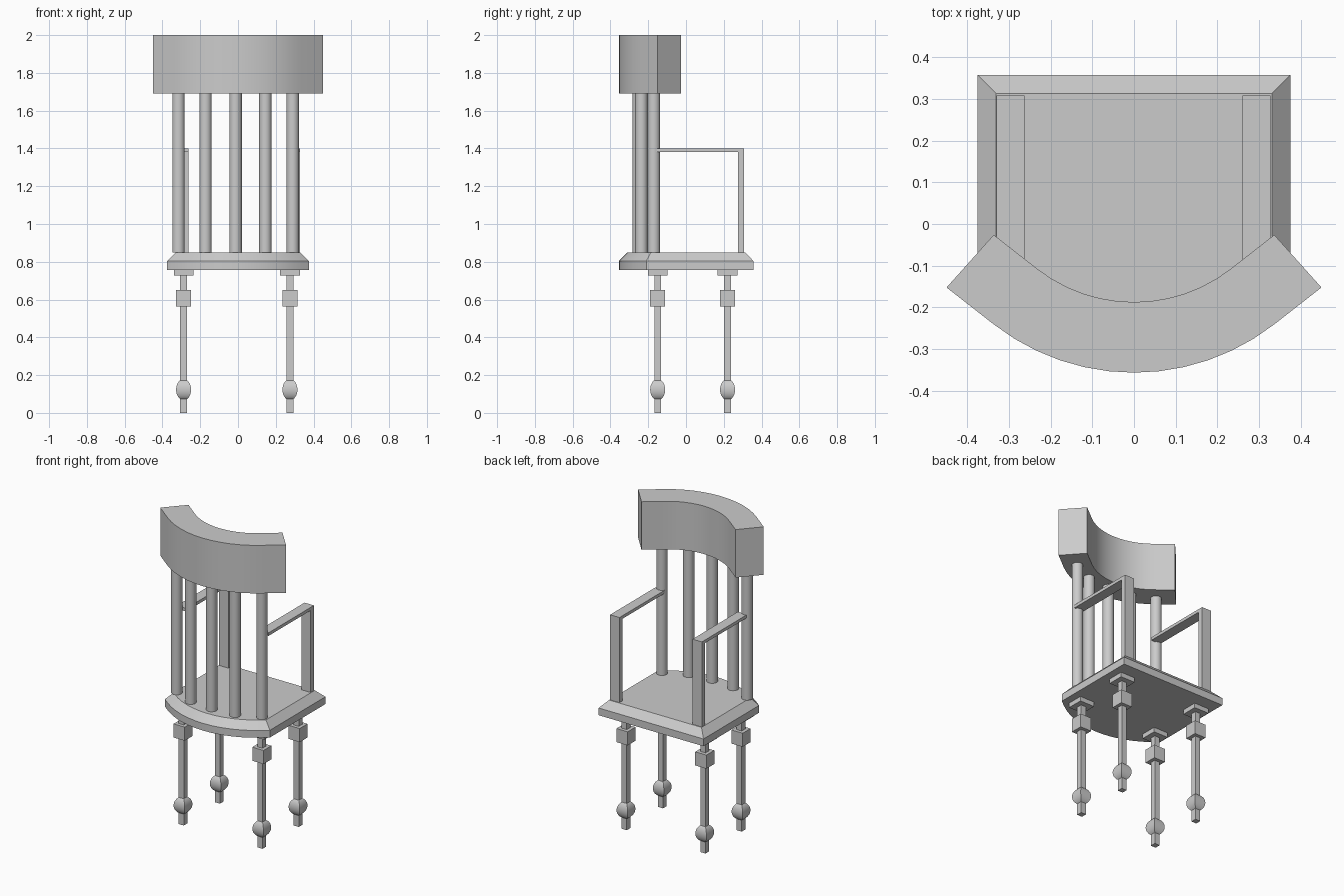
import bpy, bmesh, math
from mathutils import Matrix

default = bpy.data.objects.get("Cube")
if default:
    bpy.data.objects.remove(default, do_unlink=True)

grey = bpy.data.materials.new("plain grey")
grey.use_nodes = True
grey.diffuse_color = (0.6, 0.6, 0.6, 1)
grey.node_tree.nodes["Principled BSDF"].inputs["Base Color"].default_value = (0.6, 0.6, 0.6, 1)

ARC_Y = 0.19                  # shared centre of the curved back
SWEEP = math.radians(38)      # arc half angle, straight beyond it
STEPS = 12


def finish(name, bm, smooth=False):
    bmesh.ops.recalc_face_normals(bm, faces=bm.faces)
    mesh = bpy.data.meshes.new(name)
    bm.to_mesh(mesh)
    bm.free()
    mesh.materials.append(grey)
    obj = bpy.data.objects.new(name, mesh)
    bpy.context.collection.objects.link(obj)
    if smooth:
        bpy.ops.object.select_all(action="DESELECT")
        obj.select_set(True)
        bpy.context.view_layer.objects.active = obj
        bpy.ops.object.shade_smooth_by_angle(angle=math.radians(30))
    return obj


def box(name, lo, hi):
    bm = bmesh.new()
    size = [b - a for a, b in zip(lo, hi)]
    mid = [(a + b) / 2 for a, b in zip(lo, hi)]
    bmesh.ops.create_cube(bm, size=1, matrix=Matrix.Translation(mid) @ Matrix.Diagonal((*size, 1)))
    return finish(name, bm)


def arc(radius, end_x):
    """Arc from -x to +x with a straight tangent run out to end_x."""
    pts = []
    for i in range(STEPS + 1):
        a = SWEEP * (2 * i / STEPS - 1)
        pts.append((radius * math.sin(a), ARC_Y - radius * math.cos(a)))
    end_y = pts[-1][1] + (end_x - pts[-1][0]) * math.tan(SWEEP)
    return [(-end_x, end_y)] + pts + [(end_x, end_y)]


def loft(name, layers):
    """Skin a stack of (outline, z) layers and cap both ends."""
    bm = bmesh.new()
    rings = [[bm.verts.new((x, y, z)) for x, y in outline] for outline, z in layers]
    for low, high in zip(rings, rings[1:]):
        for i in range(len(low)):
            j = (i + 1) % len(low)
            bm.faces.new((low[i], low[j], high[j], high[i]))
    bm.faces.new(rings[0][::-1])
    bm.faces.new(rings[-1])
    return finish(name, bm, True)


# Seat with a chamfered top rim
def seat_outline(radius, half, straight_y):
    return arc(radius, half) + [(half, straight_y), (-half, straight_y)]


rim = seat_outline(0.546, 0.375, 0.357)
top = seat_outline(0.5, 0.33, 0.313)
loft("seat", [(rim, 0.757), (rim, 0.804), (top, 0.85)])

# Curved head rail
rail = arc(0.546, 0.449) + arc(0.377, 0.336)[::-1]
loft("head_rail", [(rail, 1.69), (rail, 2.0)])

# Back spindles
spindles = [(-0.315, -0.175), (-0.172, -0.236), (-0.013, -0.25), (0.145, -0.236), (0.29, -0.17)]
for i, (x, y) in enumerate(spindles):
    bm = bmesh.new()
    bmesh.ops.create_cone(bm, cap_ends=True, segments=32, radius1=0.033, radius2=0.033,
                          depth=0.84, matrix=Matrix.Translation((x, y, 1.27)))
    finish(f"back_spindle_{i + 1}", bm, True)

# Arms: a flat rest on an upright post
for side, x in (("right", -0.329), ("left", 0.26)):
    box(f"{side}_arm_rest", (x, -0.155, 1.38), (x + 0.067, 0.308, 1.4))
    box(f"{side}_arm_post", (x, 0.275, 0.85), (x + 0.067, 0.308, 1.38))


# Legs: square shaft, pad, block and a four-sided bulb
def square(name, x, y, half, z0, z1):
    box(name, (x - half, y - half, z0), (x + half, y + half, z1))


for side, x in (("right", -0.288), ("left", 0.275)):
    for end, y in (("front", -0.15), ("back", 0.22)):
        name = f"{end}_{side}_leg"
        square(name + "_shaft", x, y, 0.018, 0, 0.757)
        square(name + "_pad", x, y, 0.052, 0.727, 0.757)
        square(name + "_block", x, y, 0.04, 0.562, 0.65)
        bm = bmesh.new()
        bmesh.ops.create_uvsphere(bm, u_segments=4, v_segments=16, radius=0.056,
                                  matrix=Matrix.Translation((x, y, 0.123))
                                  @ Matrix.Rotation(math.pi / 4, 4, "Z"))
        finish(name + "_bulb", bm, True)
